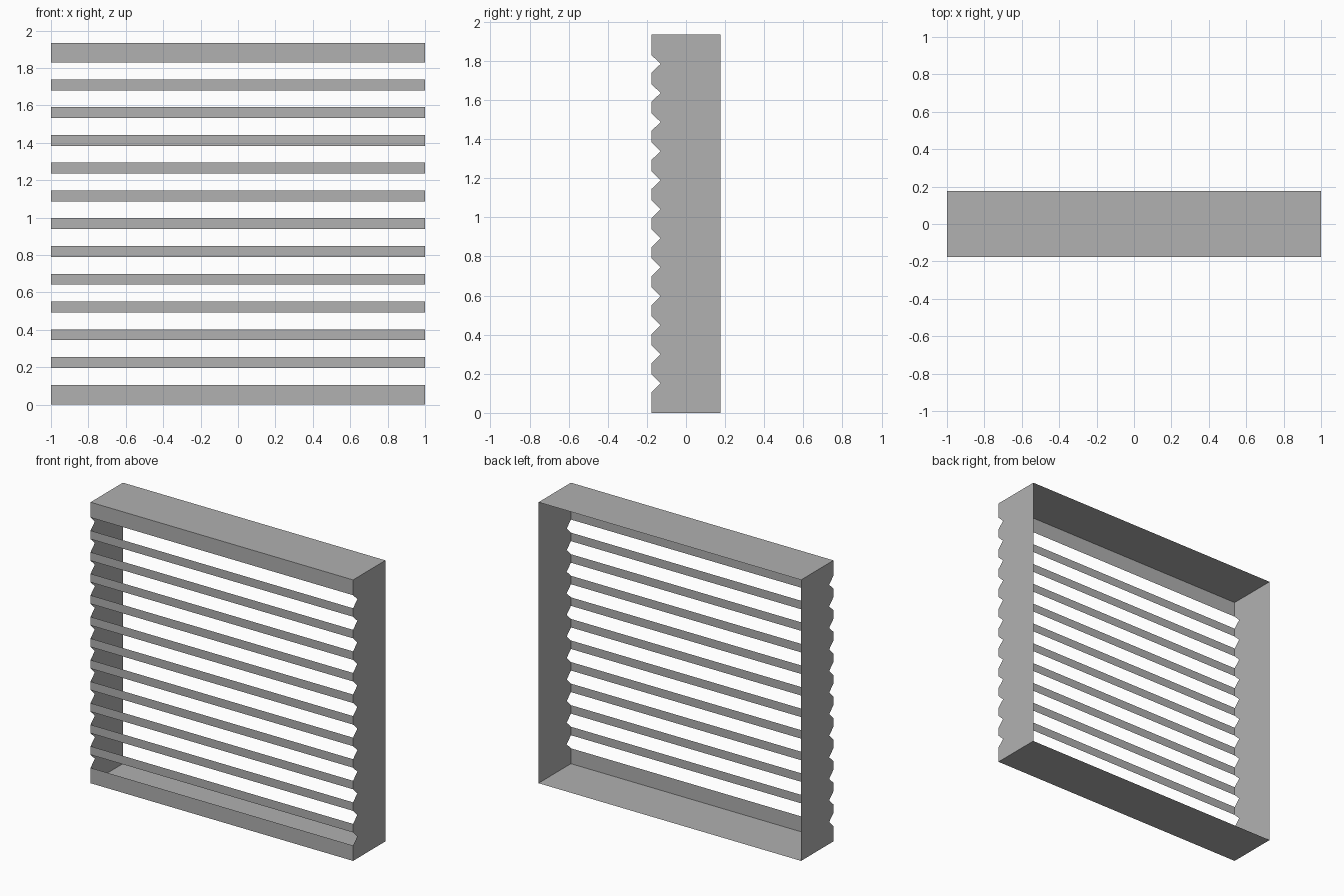
import bpy

if "Cube" in bpy.data.objects:
    bpy.data.objects.remove(bpy.data.objects["Cube"])

W, D, H = 1.0, 0.176, 1.935           # half width, half depth, height
N, PITCH = 12, 0.1485                 # number of openings and their spacing
FIRST, GAP, NOTCH = 0.106, 0.09, 0.046

# Darker grey for the whole frame
grey = bpy.data.materials.new("dark_grey")
grey.diffuse_color = (0.44, 0.44, 0.44, 1)
grey.use_nodes = True
grey.node_tree.nodes["Principled BSDF"].inputs["Base Color"].default_value = grey.diffuse_color


def sheet(name, points):
    """One thin flat panel from its outline."""
    mesh = bpy.data.meshes.new(name)
    mesh.from_pydata(points, [], [range(len(points))])
    mesh.update()
    mesh.materials.append(grey)
    obj = bpy.data.objects.new(name, mesh)
    bpy.context.collection.objects.link(obj)
    return obj


openings = [(FIRST + i * PITCH, FIRST + i * PITCH + GAP) for i in range(N)]

# Side panels with a V-notched front edge
profile = [(D, 0), (D, H), (-D, H)]
for low, high in reversed(openings):
    profile += [(-D, high), (-D + NOTCH, (low + high) / 2), (-D, low)]
profile.append((-D, 0))
sheet("right_side", [(W, y, z) for y, z in profile])
sheet("left_side", [(-W, y, z) for y, z in reversed(profile)])

# Top and bottom panels; the back stays open
sheet("top_panel", [(-W, -D, H), (W, -D, H), (W, D, H), (-W, D, H)])
sheet("bottom_panel", [(-W, D, 0), (W, D, 0), (W, -D, 0), (-W, -D, 0)])

# Front strips between the openings
lows = [0] + [high for _, high in openings]
highs = [low for low, _ in openings] + [H]
for i, (a, b) in enumerate(zip(lows, highs)):
    sheet(f"front_slat_{i + 1}", [(-W, -D, a), (W, -D, a), (W, -D, b), (-W, -D, b)])
